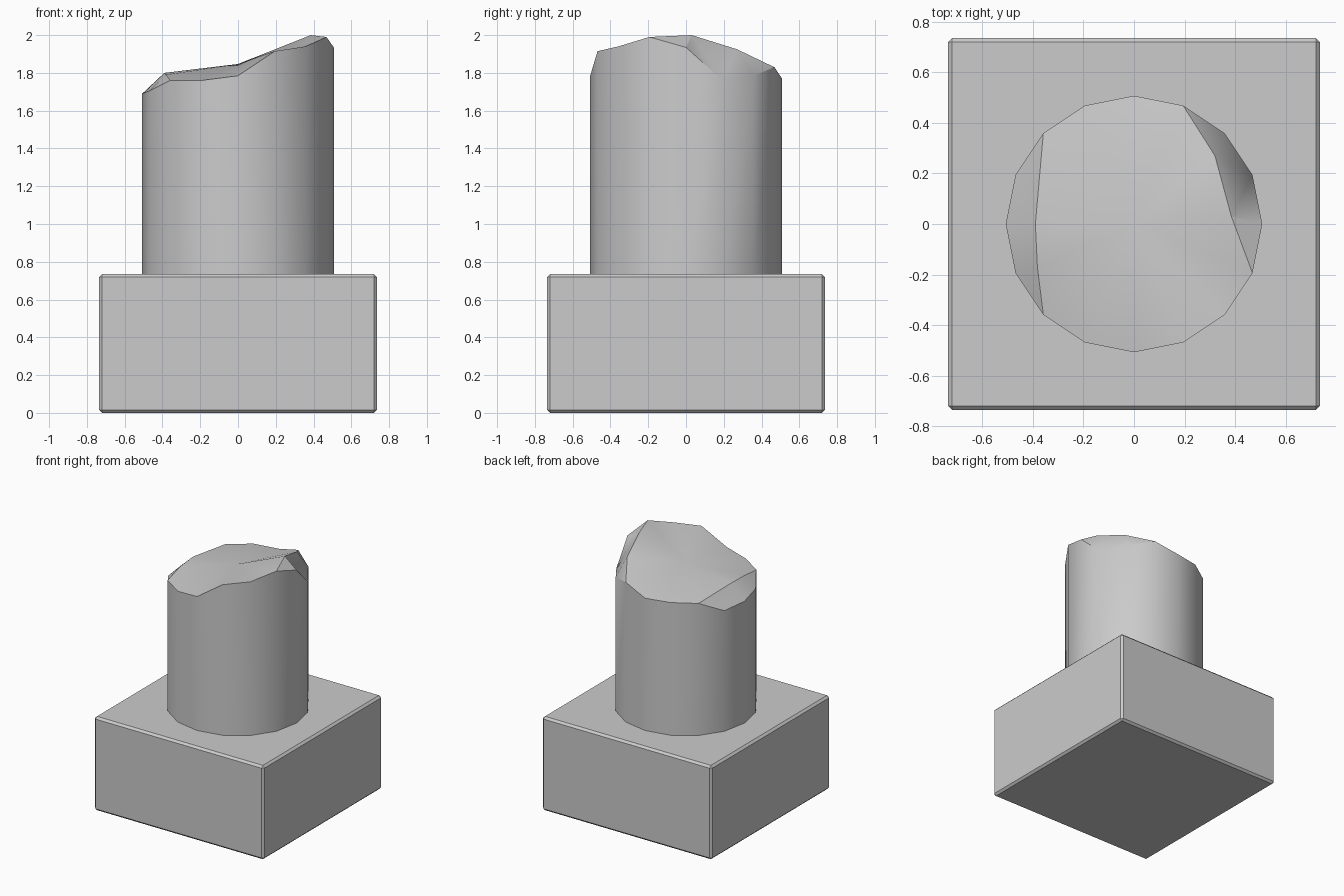
import bpy, bmesh
from math import cos, sin, pi

if "Cube" in bpy.data.objects:
    bpy.data.objects.remove(bpy.data.objects["Cube"])


def make_object(name, bm):
    bmesh.ops.recalc_face_normals(bm, faces=bm.faces)
    mesh = bpy.data.meshes.new(name)
    bm.to_mesh(mesh)
    bm.free()
    obj = bpy.data.objects.new(name, mesh)
    bpy.context.collection.objects.link(obj)
    return obj


# Square plinth with small chamfered edges
bm = bmesh.new()
bmesh.ops.create_cube(bm, size=1)
bmesh.ops.scale(bm, vec=(1.47, 1.47, 0.735), verts=bm.verts)
bmesh.ops.translate(bm, vec=(0, 0, 0.3675), verts=bm.verts)
bmesh.ops.bevel(bm, geom=bm.edges[:], offset=0.016, segments=1, affect='EDGES')
make_object("plinth", bm)

# Broken column: 16 sides, rim heights counter-clockwise from +x
SIDES, RADIUS = 16, 0.507
rim_z = [1.935, 1.76, 1.785, 1.83, 1.772, 1.775, 1.77, 1.68,
         1.69, 1.705, 1.76, 1.76, 1.785, 1.915, 1.94, 1.99]
bm = bmesh.new()
ring = [(RADIUS * cos(2 * pi * i / SIDES), RADIUS * sin(2 * pi * i / SIDES))
        for i in range(SIDES)]
low = [bm.verts.new((x, y, 0.72)) for x, y in ring]
rim = [bm.verts.new((x, y, z)) for (x, y), z in zip(ring, rim_z)]
for i in range(SIDES):
    j = (i + 1) % SIDES
    bm.faces.new((low[i], low[j], rim[j], rim[i]))
bm.faces.new(low[::-1])

# Fracture surface: inner points of the break
centre = bm.verts.new((0, 0, 1.847))
peak = bm.verts.new((0.385, 0.03, 2.0))
shoulder = bm.verts.new((0.32, 0.27, 1.925))
left = bm.verts.new((-0.39, 0, 1.80))
left_front = bm.verts.new((-0.382, -0.17, 1.79))

# Main broken face fans out from the centre
loop = [peak, shoulder, *rim[3:7], left, left_front, *rim[10:16]]
for a, b in zip(loop, loop[1:] + loop[:1]):
    bm.faces.new((centre, a, b))

# Chipped facets at the right and left of the rim
chips = [(peak, rim[15], rim[0]), (peak, rim[0], rim[1]),
         (peak, rim[1], shoulder), (shoulder, rim[1], rim[2]),
         (shoulder, rim[2], rim[3]),
         (left, rim[6], rim[7]), (left, rim[7], rim[8]),
         (left, rim[8], left_front), (left_front, rim[8], rim[9]),
         (left_front, rim[9], rim[10])]
for tri in chips:
    bm.faces.new(tri)
column = make_object("broken_column", bm)
bpy.context.view_layer.objects.active = column
column.select_set(True)
bpy.ops.object.shade_smooth_by_angle(angle=pi / 6)
